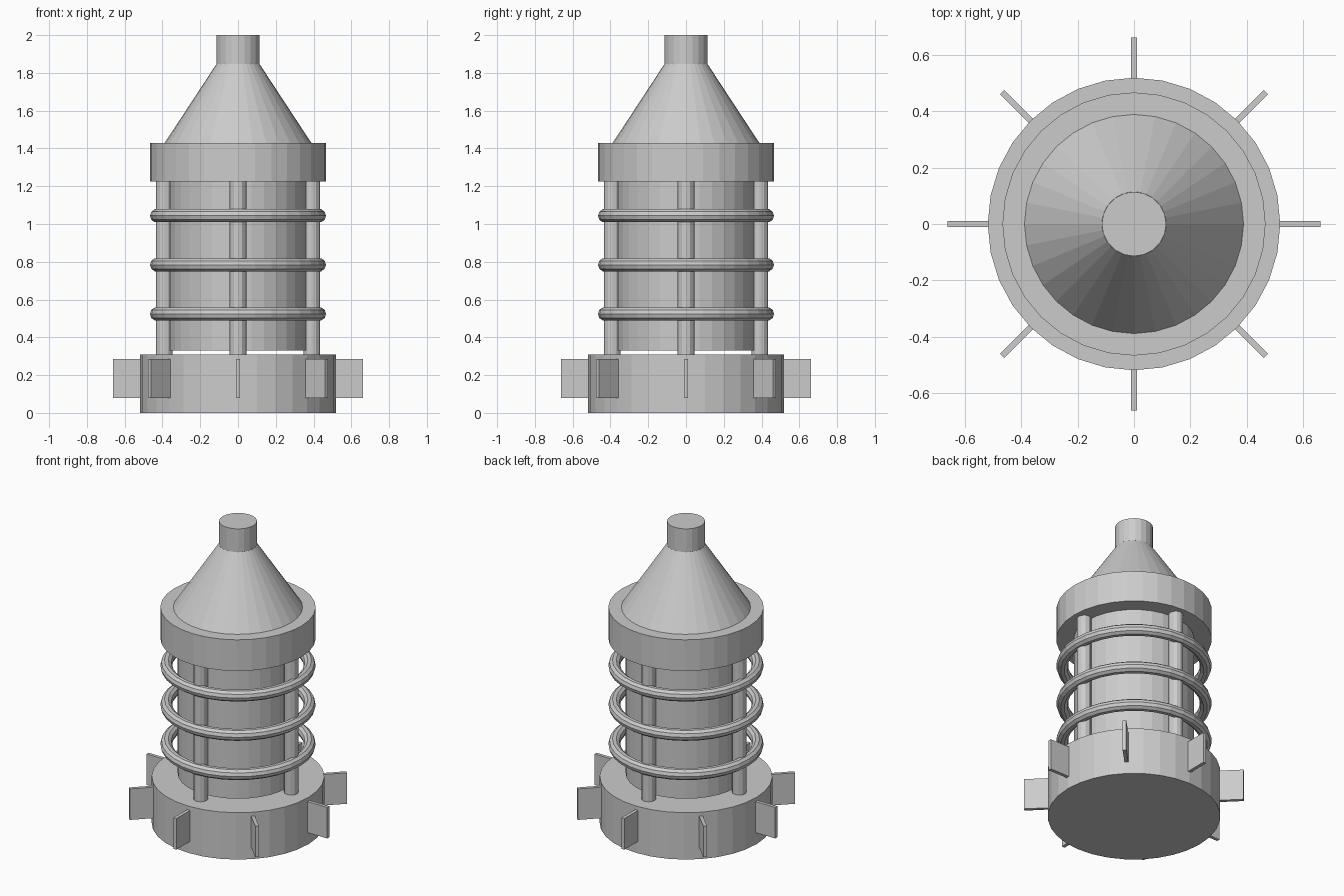
import bpy, math

if "Cube" in bpy.data.objects:
    bpy.data.objects.remove(bpy.data.objects["Cube"])

grey = bpy.data.materials.new("plain grey")
grey.diffuse_color = (0.6, 0.6, 0.6, 1)
grey.use_nodes = True
grey.node_tree.nodes["Principled BSDF"].inputs["Base Color"].default_value = grey.diffuse_color


def finish(name):
    ob = bpy.context.object
    ob.name = name
    ob.data.materials.append(grey)
    return ob


def cone(name, r1, r2, z0, z1, sides=32, x=0, y=0):
    bpy.ops.mesh.primitive_cone_add(vertices=sides, radius1=r1, radius2=r2, depth=z1 - z0,
                                    location=(x, y, (z0 + z1) / 2))
    return finish(name)


# Main stack: base, core, collar, conical cap, neck
cone("base", 0.518, 0.518, 0, 0.31)
cone("core", 0.362, 0.362, 0.33, 1.226)
cone("collar", 0.466, 0.466, 1.224, 1.43)
cone("conical_cap", 0.388, 0.114, 1.43, 1.847)
cone("neck", 0.114, 0.114, 1.847, 2.0, 20)

# Four upright rods
for i in range(4):
    a = i * math.pi / 2
    cone(f"rod_{i + 1}", 0.044, 0.044, 0.308, 1.226, 12, 0.39 * math.cos(a), 0.39 * math.sin(a))

# Three guard rings
for i in range(3):
    bpy.ops.mesh.primitive_torus_add(major_segments=32, minor_segments=10, major_radius=0.43,
                                     minor_radius=0.036, location=(0, 0, 0.524 + 0.26 * i))
    finish(f"guard_ring_{i + 1}")

# Eight radial fins around the base
r_in, r_out = 0.455, 0.661
for i in range(8):
    a = i * math.pi / 4
    r = (r_in + r_out) / 2
    bpy.ops.mesh.primitive_cube_add(size=1, location=(r * math.cos(a), r * math.sin(a), 0.182),
                                    rotation=(0, 0, a))
    bpy.context.object.scale = (r_out - r_in, 0.022, 0.205)
    finish(f"fin_{i + 1}")
